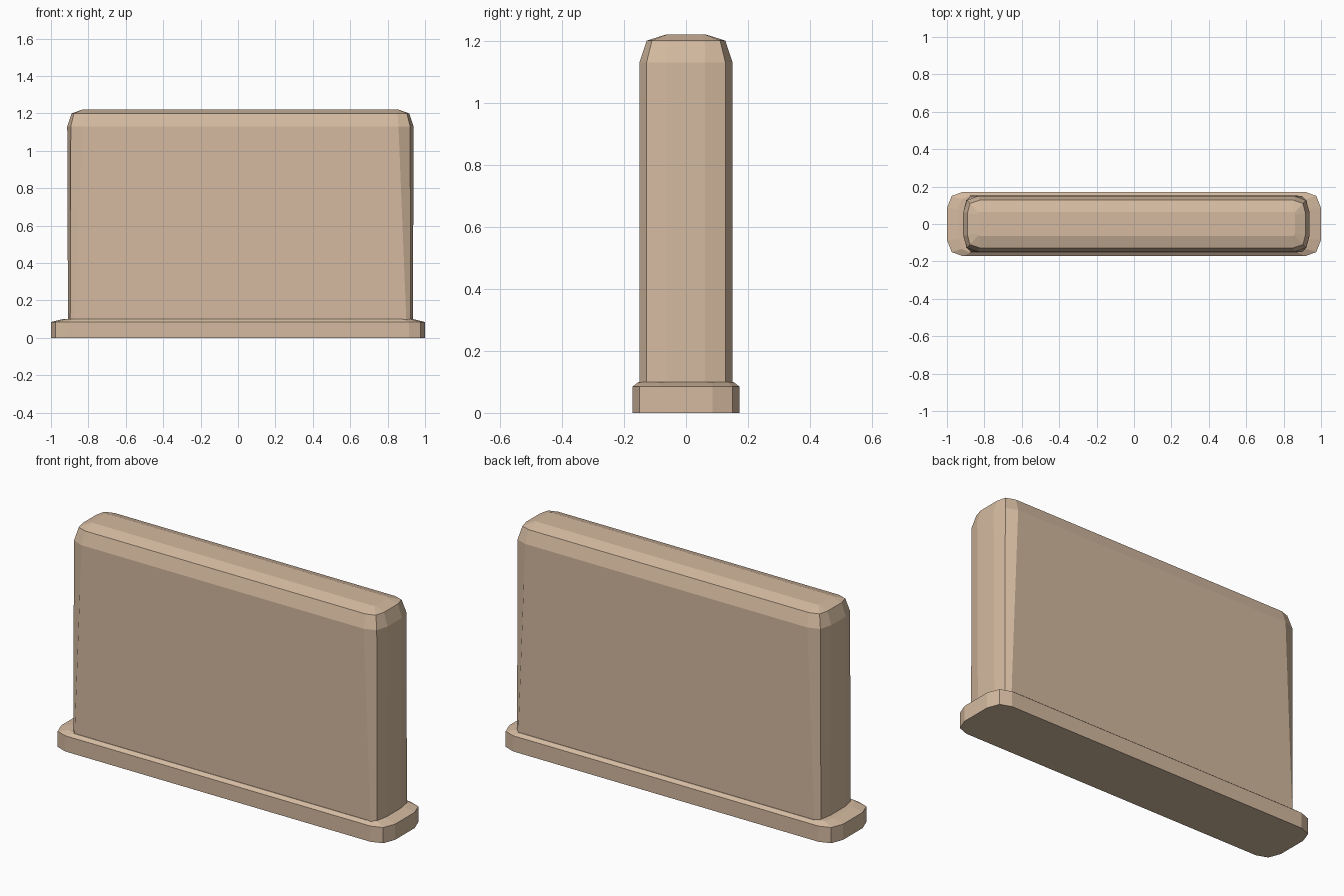
import bpy, bmesh

if "Cube" in bpy.data.objects:
    bpy.data.objects.remove(bpy.data.objects["Cube"])

tan = bpy.data.materials.new("warm_tan")
tan.diffuse_color = (0.66, 0.49, 0.35, 1)
tan.use_nodes = True
tan.node_tree.nodes["Principled BSDF"].inputs["Base Color"].default_value = tan.diffuse_color


def loft(name, rings, cx=0.0):
    """Each ring is (z, three corner points); the corner is mirrored to all four quadrants."""
    bm = bmesh.new()
    loops = []
    for z, c in rings:
        r = c[::-1]
        pts = (list(c) + [(-x, y) for x, y in r]
               + [(-x, -y) for x, y in c] + [(x, -y) for x, y in r])
        loops.append([bm.verts.new((x + cx, y, z)) for x, y in pts])
    n = len(loops[0])
    for a, b in zip(loops, loops[1:]):
        for i in range(n):
            j = (i + 1) % n
            bm.faces.new((a[i], a[j], b[j], b[i]))
    bm.faces.new(loops[0][::-1])
    bm.faces.new(loops[-1])
    bmesh.ops.recalc_face_normals(bm, faces=bm.faces)
    me = bpy.data.meshes.new(name)
    bm.to_mesh(me)
    bm.free()
    me.materials.append(tan)
    ob = bpy.data.objects.new(name, me)
    bpy.context.collection.objects.link(ob)
    return ob


# base plate with a shallow bevelled top edge
base_outline = [(1.0, 0.085), (0.975, 0.15), (0.915, 0.172)]
loft("base_plate", [
    (0.0, base_outline),
    (0.085, base_outline),
    (0.10, [(0.94, 0.08), (0.922, 0.133), (0.875, 0.153)]),
])

# upright slab, slightly off centre, rounded over at the top
loft("upright_slab", [
    (0.09, [(0.922, 0.062), (0.91, 0.127), (0.887, 0.15)]),
    (1.13, [(0.926, 0.062), (0.907, 0.127), (0.845, 0.15)]),
    (1.20, [(0.903, 0.06), (0.89, 0.11), (0.84, 0.127)]),
    (1.22, [(0.847, 0.05), (0.845, 0.06), (0.835, 0.064)]),
], cx=0.013)
